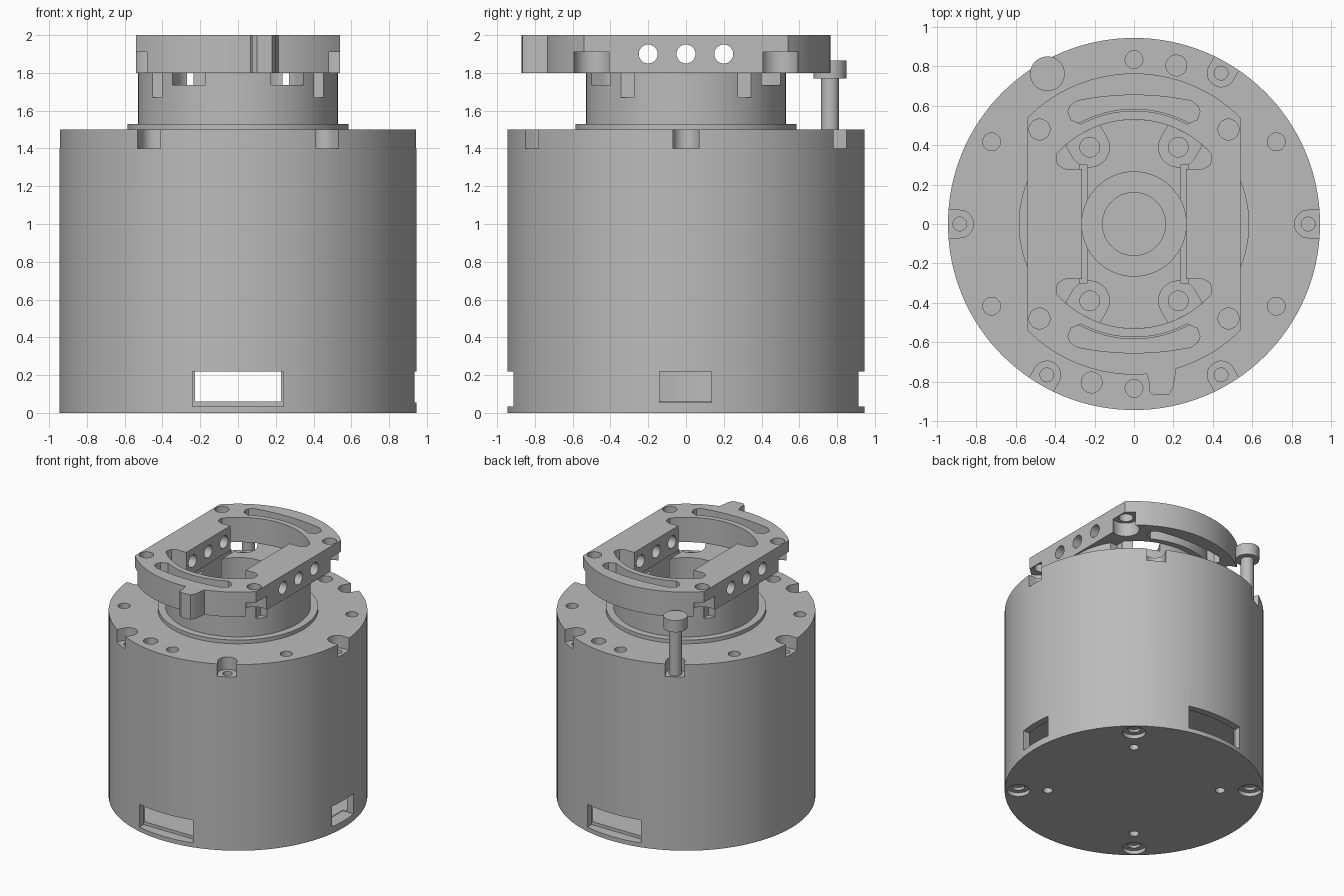
import bpy, bmesh
from math import sin, cos, pi, radians, sqrt
from mathutils import Matrix

cube = bpy.data.objects.get("Cube")
if cube:
    bpy.data.objects.remove(cube, do_unlink=True)

grey = bpy.data.materials.new("machined grey")
grey.use_nodes = True
grey.diffuse_color = (0.5, 0.5, 0.5, 1)
grey.node_tree.nodes["Principled BSDF"].inputs["Base Color"].default_value = (0.5, 0.5, 0.5, 1)


def new_object(name, bm):
    bmesh.ops.recalc_face_normals(bm, faces=bm.faces)
    mesh = bpy.data.meshes.new(name)
    bm.to_mesh(mesh)
    bm.free()
    mesh.materials.append(grey)
    obj = bpy.data.objects.new(name, mesh)
    bpy.context.collection.objects.link(obj)
    return obj


def prism(name, points, z0, z1):
    """Extrude a closed outline from z0 to z1."""
    bm = bmesh.new()
    face = bm.faces.new([bm.verts.new((x, y, z0)) for x, y in points])
    new = bmesh.ops.extrude_face_region(bm, geom=[face])["geom"]
    verts = [v for v in new if isinstance(v, bmesh.types.BMVert)]
    bmesh.ops.translate(bm, verts=verts, vec=(0, 0, z1 - z0))
    return new_object(name, bm)


def circle(r, n=96, x=0, y=0):
    return [(x + r * cos(2 * pi * i / n), y + r * sin(2 * pi * i / n)) for i in range(n)]


def disc(name, r, z0, z1, x=0, y=0, n=32):
    return prism(name, circle(r, n, x, y), z0, z1)


def box(name, x0, x1, y0, y1, z0, z1):
    return prism(name, [(x0, y0), (x1, y0), (x1, y1), (x0, y1)], z0, z1)


def polar(r, degrees):
    return r * cos(radians(degrees)), r * sin(radians(degrees))


def slot(r0, r1, half, degrees, z0, z1):
    """Round-ended slot running radially outwards."""
    end = [(r0 - half * sin(pi * i / 16), half * cos(pi * i / 16)) for i in range(17)]
    a = radians(degrees)
    pts = [(x * cos(a) - y * sin(a), x * sin(a) + y * cos(a))
           for x, y in end + [(r1, -half), (r1, half)]]
    return prism("cutter", pts, z0, z1)


def cut(target, cutter):
    cutter.hide_render = True
    mod = target.modifiers.new("cut", "BOOLEAN")
    mod.operation = "DIFFERENCE"
    mod.solver = "EXACT"
    mod.object = cutter
    bpy.context.view_layer.objects.active = target
    bpy.ops.object.modifier_apply(modifier=mod.name)
    bpy.data.objects.remove(cutter, do_unlink=True)


def hole(target, r, z0, z1, x, y):
    cut(target, disc("cutter", r, z0, z1, x, y))


# Housing: drum with a hollow base and three cable windows
body = disc("housing", 0.945, 0, 1.5, n=128)
bm = bmesh.new()
bmesh.ops.create_cone(bm, cap_ends=True, segments=96, radius1=0.89, radius2=0.89,
                      depth=0.22, matrix=Matrix.Translation((0, 0, 0.17)))
cut(body, new_object("cutter", bm))
for s in (-1, 1):
    y0, y1 = sorted((s * 0.86, s * 1.1))
    cut(body, box("cutter", -0.24, 0.24, y0, y1, 0.035, 0.22))
cut(body, box("cutter", 0.84, 1.1, -0.14, 0.135, 0.055, 0.22))

# Top rim: edge notches with screw holes, tapped holes and dowel holes
for k in range(6):
    cut(body, slot(0.885, 1.1, 0.07, 60 * k, 1.4, 1.6))
    hole(body, 0.035, 1.3, 1.45, *polar(0.885, 60 * k))
    hole(body, 0.045, 1.4, 1.6, *polar(0.835, 30 + 60 * k))
for s in (-1, 1):
    hole(body, 0.053, 1.44, 1.6, 0.215 * s, 0.805 * s)

# Underside: counterbores and small mounting holes
for k in range(4):
    hole(body, 0.085, -0.1, 0.03, *polar(0.845, 50 + 90 * k))
    hole(body, 0.045, -0.1, 0.05, *polar(0.845, 50 + 90 * k))
    hole(body, 0.035, -0.1, 0.05, *polar(0.63, 50 + 90 * k))

# Output hub with bore, side slots, screw pockets and rim notches
flange = disc("hub_flange", 0.585, 1.49, 1.53, n=96)
hub = disc("hub", 0.53, 1.52, 1.8, n=96)
cut(hub, disc("cutter", 0.265, 1.56, 1.9, n=64))
cut(hub, disc("cutter", 0.16, 1.5, 1.6, n=48))
cut(flange, disc("cutter", 0.16, 1.4, 1.6, n=48))
for sx in (-1, 1):
    x0, x1 = sorted((sx * 0.235, sx * 0.275))
    cut(hub, box("cutter", x0, x1, -0.3, 0.3, 1.6, 1.9))
    for sy in (-1, 1):
        x, y = 0.225 * sx, 0.39 * sy
        cut(hub, slot(0.45, 0.7, 0.1, 90 * sy - 30 * sx * sy, 1.735, 1.9))
        hole(hub, 0.05, 1.6, 1.9, x, y)
        x, y = 0.43 * sx, 0.31 * sy
        cut(hub, box("cutter", x - 0.035, x + 0.035, y - 0.035, y + 0.035, 1.67, 1.9))


def clipped_circle(r, limit):
    return [(max(-limit, min(limit, x)), y) for x, y in circle(r, 128)
            if abs(x) <= limit] 


# Horn plate: flat-sided ring with kidney slots and a front tab
plate = prism("horn_plate", clipped_circle(0.765, 0.565), 1.8, 2.0)
cut(plate, prism("cutter", clipped_circle(0.53, 0.4), 1.7, 2.1))
for s in (-1, 1):
    steps = [i / 8 for i in range(-8, 9)]
    outer = [(0.29 * t, s * (0.655 - 0.03 * t * t)) for t in steps]
    inner = [(-0.27 * t, s * sqrt(0.575 ** 2 - (0.27 * t) ** 2)) for t in steps]
    right = [(0.325, s * 0.6), (0.335, s * 0.57), (0.32, s * 0.53)]
    left = [(-x, y) for x, y in reversed(right)]
    cut(plate, prism("cutter", outer + right + inner + left, 1.7, 2.1))
    for sx in (-1, 1):
        hole(plate, 0.053, 1.7, 2.1, 0.48 * sx, 0.48 * s)
        hole(plate, 0.1, 1.7, 1.91, 0.495 * sx, 0.495 * s)
tab = prism("horn_tab", [(0.06, -0.74), (0.08, -0.82), (0.075, -0.85), (0.1, -0.87),
                         (0.18, -0.865), (0.2, -0.83), (0.215, -0.73)], 1.8, 2.0)

# Inner bars of the horn, flared where they meet the ring
bars = []
for s, side in ((1, "left"), (-1, "right")):
    half = [(0.4, 0.335), (0.385, 0.3), (0.35, 0.28), (0.265, 0.28)]
    pts = half + [(x, -y) for x, y in reversed(half)]
    bars.append(prism(side + "_horn_bar", [(s * x, y) for x, y in pts], 1.8, 2.0))

# Three cross holes through both sides
for target in [plate] + bars:
    for y in (-0.2, 0, 0.2):
        bm = bmesh.new()
        bmesh.ops.create_cone(bm, cap_ends=True, segments=32, radius1=0.05, radius2=0.05,
                              depth=2, matrix=Matrix.Translation((0, y, 1.9))
                              @ Matrix.Rotation(pi / 2, 4, "Y"))
        cut(target, new_object("cutter", bm))

# Raised cap screw standing in the back right notch
sx, sy = -0.44, 0.763
shank = disc("screw_shank", 0.048, 1.35, 1.78, sx, sy)
head = disc("screw_head", 0.088, 1.77, 1.865, sx, sy)

bpy.ops.object.select_all(action="DESELECT")
for obj in [body, flange, hub, plate, tab, shank, head] + bars:
    obj.select_set(True)
bpy.context.view_layer.objects.active = body
bpy.ops.object.shade_smooth_by_angle(angle=radians(30))
